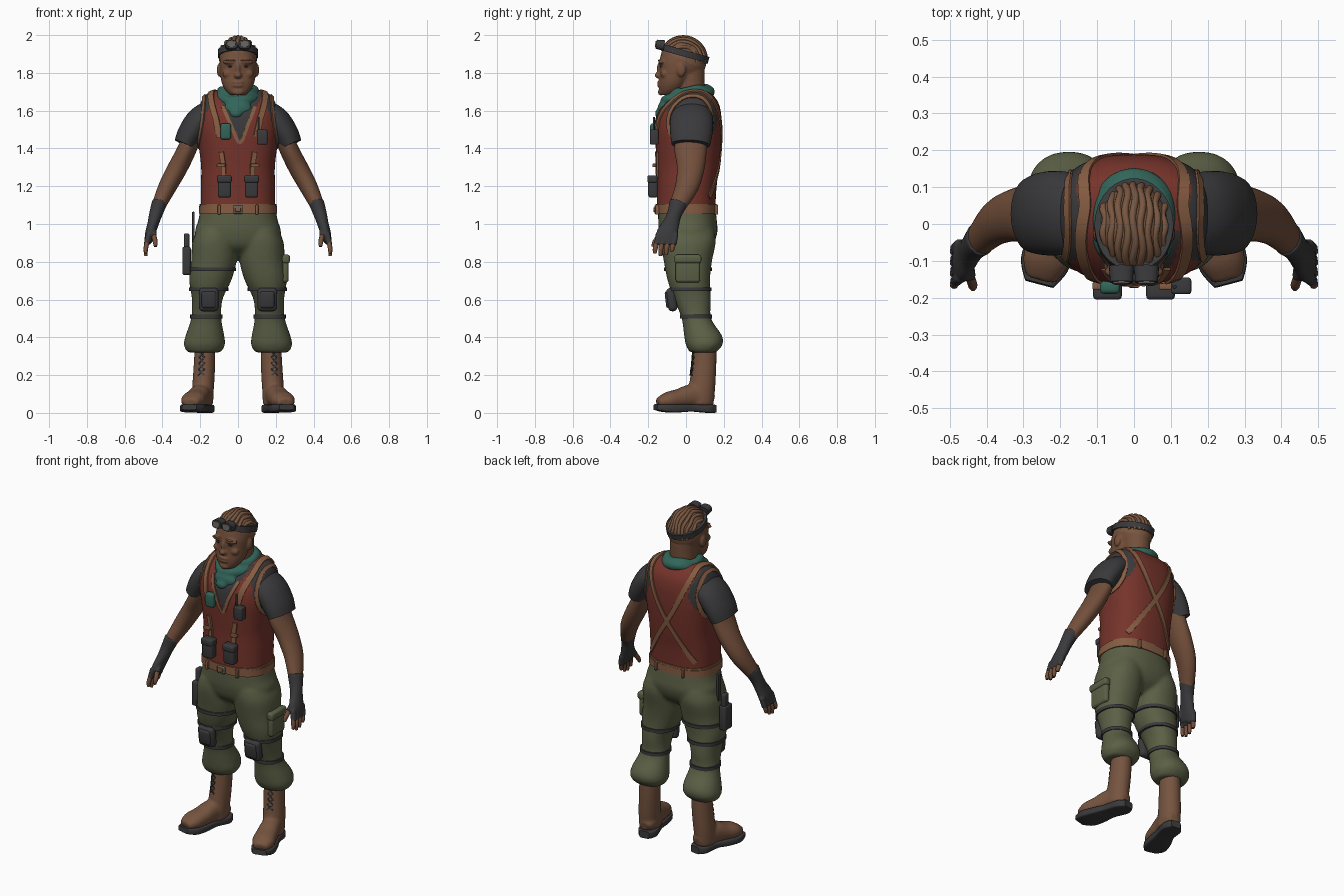
import bpy, bmesh
from math import cos, sin, tau, copysign, radians
from mathutils import Vector, Matrix
from mathutils.bvhtree import BVHTree

if "Cube" in bpy.data.objects:
    bpy.data.objects.remove(bpy.data.objects["Cube"], do_unlink=True)
AXIS_X, AXIS_Y, AXIS_Z = Vector((1, 0, 0)), Vector((0, 1, 0)), Vector((0, 0, 1))

def material(name, *colour):
    mat = bpy.data.materials.new(name)
    mat.use_nodes = True
    mat.diffuse_color = (*colour, 1)
    mat.node_tree.nodes["Principled BSDF"].inputs["Base Color"].default_value = (*colour, 1)
    return mat

RED = material("brick red cloth", .18, .034, .024)
OLIVE = material("olive cloth", .105, .117, .06)
SKIN = material("brown skin", .17, .078, .043)
HAIR = material("brown hair", .19, .095, .052)
BOOT = material("boot leather", .18, .088, .05)
LEATHER = material("tan leather", .24, .108, .055)
CHARCOAL = material("charcoal", .042, .042, .045)
TEAL = material("teal cloth", .032, .13, .1)
METAL = material("grey metal", .13, .12, .11)

# Smooth path through points of any dimension
def spline(points, steps=5, closed=False):
    points, out, count = [Vector(p) for p in points], [], len(points)
    for i in range(count if closed else count - 1):
        a, b, c, d = [points[(i + k) % count if closed else max(0, min(count - 1, i + k))] for k in (-1, 0, 1, 2)]
        for t in (s / steps for s in range(steps)):
            out.append(b + ((c - a) * t + (a * 2 - b * 5 + c * 4 - d) * t * t + (b * 3 - a - c * 3 + d) * t ** 3) * .5)
    return out if closed else out + [points[-1]]

def tangent(path, i, closed):
    after = path[(i + 1) % len(path)] if closed else path[min(i + 1, len(path) - 1)]
    before = path[i - 1] if closed or i else path[0]
    return (Vector(after[:3]) - Vector(before[:3])).normalized()

def bridge(bm, rings, closed=False):
    rings = [[bm.verts.new(co) for co in ring] for ring in rings]
    for low, high in list(zip(rings, rings[1:])) + ([(rings[-1], rings[0])] if closed else []):
        for k in range(len(low)):
            j = (k + 1) % len(low)
            bm.faces.new((low[k], low[j], high[j], high[k]))
    if not closed:
        bm.faces.new(rings[0])
        bm.faces.new(rings[-1])
    return bm

# Skin over stations (x, y, z, radius, radius); rings are level unless ref is given
def loft(bm, stations, segs=24, power=2, ref=None, closed=False, steps=5):
    path, rings = spline(stations, steps, closed), []
    for i, st in enumerate(path):
        u, v = AXIS_X, AXIS_Y
        if ref:
            t = tangent(path, i, closed)
            u = (ref - t * ref.dot(t)).normalized()
            v = t.cross(u)
        circle = [[copysign(abs(w) ** (2 / power), w) for w in (cos(tau * k / segs), sin(tau * k / segs))] for k in range(segs)]
        rings.append([Vector(st[:3]) + u * (st[3] * c) + v * (st[4] * s) for c, s in circle])
    return bridge(bm, rings, closed)

def ball(bm, loc, radii):
    frame = Matrix.Translation(loc) @ Matrix.Diagonal((*radii, 1))
    bmesh.ops.create_uvsphere(bm, u_segments=32, v_segments=20, radius=1, matrix=frame)
    return bm

def make(name, bm, *mats, voxel=0, mirror=False, rule=None):
    bmesh.ops.recalc_face_normals(bm, faces=bm.faces[:])
    for face in bm.faces:
        face.smooth = True
        face.material_index = rule(face.calc_center_median()) if rule else 0
    for edge in bm.edges:
        edge.smooth = edge.calc_face_angle(0) < radians(40)
    mesh = bpy.data.meshes.new(name)
    bm.to_mesh(mesh)
    bm.free()
    for mat in mats:
        mesh.materials.append(mat)
    obj = bpy.data.objects.new(name, mesh)
    bpy.context.collection.objects.link(obj)
    if voxel:
        remesh, soften = obj.modifiers.new("blend", 'REMESH'), obj.modifiers.new("soften", 'SMOOTH')
        remesh.mode, remesh.voxel_size, remesh.use_smooth_shade = 'VOXEL', voxel, True
        soften.factor, soften.iterations = .5, 4
    if mirror:
        obj.modifiers.new("mirror", 'MIRROR')
    return obj

def box(name, loc, size, mat, bevel=.01, mirror=False, tilt=0):
    bm = bmesh.new()
    bmesh.ops.create_cube(bm, size=1, matrix=Matrix.Translation(loc) @ Matrix.Rotation(tilt, 4, 'X') @ Matrix.Diagonal((*size, 1)))
    bmesh.ops.bevel(bm, geom=bm.edges[:], offset=bevel, segments=3, profile=.5, affect='EDGES')
    make(name, bm, mat, mirror=mirror)

def surface(obj):
    bpy.context.view_layer.update()
    return BVHTree.FromObject(obj, bpy.context.evaluated_depsgraph_get())

def hug(tree, points, closed=False):
    return [tree.find_nearest(p)[:2] for p in spline(points, 8, closed)]

def around(tree, centre, reach, tilt=0):
    rays = [Vector((cos(tau * k / 48), sin(tau * k / 48), tilt * sin(tau * k / 48))) for k in range(48)]
    hits = [(tree.ray_cast(Vector(centre) + d * reach, -d)[0], d.normalized()) for d in rays]
    return [(co, out) for co, out in hits if co]

def ribbon(name, samples, width, mat, thick=.006, closed=False, mirror=False):
    path, rings = [co for co, _ in samples], []
    for i, (co, out) in enumerate(samples):
        side, lift = tangent(path, i, closed).cross(out).normalized() * width / 2, out * thick
        rings.append([co + side - lift, co + side + lift, co - side + lift, co - side - lift])
    make(name, bridge(bmesh.new(), rings, closed), mat, mirror=mirror)

# Vest, with dark shirt showing at the armholes and the V neck
def vest_rule(c):
    armhole = abs(c.x) > .12 and ((c.y - .03) / .135) ** 2 + ((c.z - 1.555) / .145) ** 2 < 1
    return int(armhole or (c.y < -.02 and c.z > 1.43 + abs(c.x - .01) * 2.2))

torso = [(0, 0, 1.085, .197, .155), (0, .004, 1.2, .196, .158), (0, .01, 1.3, .195, .165), (0, .012, 1.4, .206, .172), (0, .013, 1.5, .218, .176),
         (0, .018, 1.58, .212, .168), (0, .03, 1.64, .198, .142), (0, .04, 1.685, .17, .1), (0, .045, 1.71, .11, .06)]
vest = surface(make("vest", loft(bmesh.new(), torso, 80, 2.5, steps=8), RED, CHARCOAL, rule=vest_rule))
hole = [(.205, .03 + .135 * cos(tau * k / 12), 1.555 + .145 * sin(tau * k / 12)) for k in range(12)]
ribbon("armhole_trim", hug(vest, hole, True), .022, LEATHER, closed=True, mirror=True)
ribbon("neck_trim", hug(vest, [(-.08, -.12, 1.62), (-.04, -.17, 1.53), (.01, -.18, 1.43), (.055, -.17, 1.53), (.09, -.12, 1.62)]), .018, LEATHER)
ribbon("hem_trim", around(vest, (0, 0, 1.1), .4), .014, LEATHER, closed=True)

# Harness straps, pouches and radio
ribbon("back_strap", hug(vest, [(.14, .15, 1.67), (.08, .2, 1.52), (0, .2, 1.38), (-.09, .2, 1.25), (-.17, .15, 1.14)]), .028, LEATHER, mirror=True)
over_shoulder = [(.14, .15, 1.67), (.145, .05, 1.74), (.15, -.08, 1.67), (.13, -.17, 1.57), (.105, -.18, 1.46)]
ribbon("shoulder_strap", hug(vest, over_shoulder), .032, LEATHER, .007, mirror=True)
ribbon("pouch_strap", hug(vest, [(.095, -.18, 1.38), (.085, -.18, 1.31), (.08, -.18, 1.24)]), .026, LEATHER, .01, mirror=True)
box("strap_clip", (.09, -.168, 1.31), (.045, .02, .018), LEATHER, .004, True)
box("pouch", (.072, -.175, 1.195), (.07, .05, .11), CHARCOAL, .012, True)
box("pouch_flap", (.072, -.178, 1.238), (.078, .054, .04), CHARCOAL, .01, True)
box("radio", (.128, -.168, 1.46), (.055, .045, .08), CHARCOAL, .008)
box("antenna", (.11, -.17, 1.53), (.01, .01, .075), CHARCOAL, .003)
box("scarf_tip", (-.065, -.172, 1.49), (.055, .035, .085), TEAL, .012)

# Trousers
leg = [(.18, .09, .32, .088, .07), (.178, .096, .36, .109, .097), (.175, .09, .41, .102, .1), (.168, .055, .5, .08, .078), (.163, .035, .6, .081, .097),
       (.147, .015, .7, .111, .112), (.128, .01, .8, .12, .127), (.122, .012, .9, .12, .145), (.11, .01, .97, .105, .14)]
hips = [(0, .01, .83, .06, .06), (0, .01, .88, .19, .125), (0, .012, .95, .228, .153), (0, .008, 1.02, .21, .155), (0, .004, 1.08, .2, .152)]
bm = loft(bmesh.new(), hips, 40, 2.3)
for side in (-1, 1):
    loft(bm, [(side * x, *rest) for x, *rest in leg], 32, 2.2)
trousers = surface(make("trousers", bm, OLIVE, voxel=.011))

# Leg bands, knee pads, holster and thigh pocket
for name, x, y, z in (("left_knee", .16, .025, .655), ("right_knee", -.16, .025, .655), ("left_shin", .168, .055, .51),
                      ("right_shin", -.168, .055, .51), ("right_thigh", -.137, .01, .76)):
    ribbon(name + "_band", around(trousers, (x, y, z), .136), .02, CHARCOAL, .007, closed=True)
box("knee_pad", (.155, -.075, .6), (.105, .05, .125), CHARCOAL, .022, True, .12)
box("knee_pad_face", (.155, -.094, .6), (.075, .03, .09), CHARCOAL, .012, True, .12)
box("holster", (-.272, .005, .805), (.045, .075, .15), CHARCOAL, .012)
box("holster_grip", (-.272, .015, .905), (.03, .045, .09), CHARCOAL, .01)
box("holster_hanger", (-.236, .02, .98), (.014, .03, .17), CHARCOAL, .004)
box("thigh_pocket", (.25, .01, .76), (.035, .13, .14), OLIVE, .015)
box("pocket_flap", (.254, .01, .815), (.042, .142, .045), OLIVE, .012)

# Belt
make("belt", loft(bmesh.new(), [(0, .003, 1.055, .207, .16), (0, .003, 1.096, .206, .16)], 64, 2.5, steps=1), LEATHER)
box("belt_buckle", (0, -.158, 1.076), (.05, .02, .044), METAL, .005)
box("buckle_plate", (0, -.166, 1.076), (.03, .014, .024), LEATHER, .004)
box("belt_loop", (.1, -.152, 1.076), (.016, .022, .052), LEATHER, .004, True)
box("back_belt_loop", (.09, .159, 1.076), (.016, .022, .052), LEATHER, .004, True)

# Boots, soles and laces
shaft = [(.175, .1, .36, .054, .062), (.178, .095, .25, .057, .066), (.184, .086, .15, .058, .07), (.188, .075, .08, .057, .075), (.188, .07, .04, .055, .075)]
foot = [(.174, .145, .065, .025, .03), (.18, .1, .08, .045, .053), (.2, .03, .09, .06, .056), (.22, -.04, .076, .05, .061), (.24, -.1, .066, .043, .063), (.254, -.15, .055, .022, .042)]
sole = [(.171, .158, .022, .021, .03), (.178, .115, .022, .022, .055), (.2, .03, .026, .019, .053), (.222, -.04, .024, .021, .064), (.243, -.11, .025, .021, .066), (.257, -.162, .031, .015, .04)]
boots = surface(make("boot", loft(loft(bmesh.new(), shaft), foot, power=2.3, ref=AXIS_Z), BOOT, voxel=.009, mirror=True))
make("boot_sole", loft(bmesh.new(), sole, power=6, ref=AXIS_Z), CHARCOAL, mirror=True)
for z in (.2, .232, .264, .296):
    for lean in (-.022, .022):
        ribbon("lace", hug(boots, [(.2 - lean, .02, z), (.2, .015, z + .016), (.2 + lean, .02, z + .032)]), .007, CHARCOAL, .005, mirror=True)

# Sleeves, arms, gloves and fingers
sleeve = [(.13, .03, 1.6, .1, .065), (.2, .03, 1.55, .114, .072), (.25, .028, 1.48, .112, .069), (.279, .025, 1.42, .102, .061)]
arm = [(.23, .028, 1.5, .085, .05), (.268, .024, 1.4, .086, .05), (.318, .025, 1.3, .073, .052), (.372, .005, 1.2, .062, .048), (.418, -.042, 1.1, .045, .037), (.438, -.065, 1.04, .035, .03)]
palm = [(.415, -.038, 1.115, .05, .041), (.436, -.062, 1.05, .039, .035), (.45, -.08, 1, .045, .03), (.465, -.1, .95, .056, .027), (.476, -.112, .905, .05, .02)]
make("sleeve", loft(bmesh.new(), sleeve, 32, ref=AXIS_Y), CHARCOAL, mirror=True)
make("arm", loft(bmesh.new(), arm, 32, ref=AXIS_Y), SKIN, mirror=True)
glove, fingers = loft(bmesh.new(), palm, ref=AXIS_Y), bmesh.new()
for y, reach in ((-.155, .08), (-.125, .095), (-.095, .09), (-.065, .07)):
    loft(glove, [(.472, y + .01, .95, .016, .016), (.484, y, .89, .016, .016)], 12, ref=AXIS_X)
    loft(fingers, [(.48, y + .002, .91, .012, .013), (.488, y - .008, .87, .012, .013), (.488, y - .01, .925 - reach, .008, .009)], 12, ref=AXIS_X)
loft(glove, [(.455, -.1, .99, .02, .02), (.445, -.145, .935, .017, .017)], 12, ref=AXIS_X)
loft(fingers, [(.446, -.14, .94, .013, .013), (.438, -.165, .905, .013, .013), (.437, -.175, .88, .008, .008)], 12, ref=AXIS_X)
make("glove", glove, CHARCOAL, voxel=.006, mirror=True)
make("fingers", fingers, SKIN, mirror=True)

# Head: face, neck, skull, nose, chin, lips, brows, cheeks, ears
face = [(0, -.095, 1.683, .042, .042), (0, -.08, 1.71, .068, .062), (0, -.066, 1.75, .087, .077), (0, -.048, 1.8, .095, .092), (0, -.038, 1.86, .097, .103), (0, -.028, 1.92, .085, .098)]
bm = loft(bmesh.new(), face, 32, 2.2)
loft(bm, [(0, .03, 1.58, .08, .08), (0, .025, 1.7, .074, .075), (0, .02, 1.82, .075, .08)])
for loc, radii in (((0, -.015, 1.868), (.098, .122, .122)), ((0, -.145, 1.787), (.021, .022, .016)), ((0, -.14, 1.82), (.012, .016, .036)),
                   ((0, -.133, 1.698), (.03, .016, .018)), ((0, -.139, 1.733), (.033, .014, .009)), ((0, -.139, 1.75), (.033, .014, .009))):
    ball(bm, loc, radii)
for side in (-1, 1):
    ball(bm, (side * .04, -.13, 1.858), (.042, .018, .013))
    ball(bm, (side * .055, -.115, 1.795), (.028, .02, .022))
    ball(bm, (side * .099, -.025, 1.815), (.013, .025, .036))
head = surface(make("head", bm, SKIN, voxel=.006))
make("eye", ball(bmesh.new(), (.039, -.132, 1.834), (.014, .007, .005)), CHARCOAL, mirror=True)
make("eyebrow", ball(bmesh.new(), (.039, -.141, 1.866), (.026, .007, .005)), HAIR, mirror=True)

# Braided hair over a trimmed cap
bm = ball(bmesh.new(), (0, -.015, 1.868), (.1, .124, .124))
bmesh.ops.bisect_plane(bm, geom=bm.verts[:] + bm.edges[:] + bm.faces[:], plane_co=(0, -.015, 1.865), plane_no=(0, -.42, -1), clear_outer=True)
for x in (i * .02 for i in range(-4, 5)):
    radius = .122 * (1 - (x / .098) ** 2) ** .5
    arc = [radians(38 + 12.5 * k) for k in range(13)]
    loft(bm, [(x + .004 * sin(a * 6 + x * 50), -.015 - radius * cos(a), 1.868 + radius * sin(a), .01, .01) for a in arc], 10, ref=AXIS_X, steps=3)
make("braided_hair", bm, HAIR)

# Goggles
ribbon("goggle_strap", around(head, (0, -.015, 1.905), .4, -.28), .034, CHARCOAL, .014, closed=True)
frame, lens = [(.034, -.115, 1.945, .034, .028), (.034, -.158, 1.952, .031, .024)], [(.034, -.15, 1.951, .024, .018), (.034, -.163, 1.953, .022, .016)]
make("goggle_frame", loft(bmesh.new(), frame, power=2.6, ref=AXIS_X), CHARCOAL, mirror=True)
make("goggle_lens", loft(bmesh.new(), lens, power=2.6, ref=AXIS_X), METAL, mirror=True)
box("goggle_bridge", (0, -.145, 1.952), (.03, .02, .014), CHARCOAL, .004)

# Scarf: overlapping wraps and a front drape
bm = ball(ball(bmesh.new(), (0, -.115, 1.61), (.075, .035, .045)), (-.01, -.142, 1.585), (.035, .022, .026))
for y, z, rx, ry, tilt, thick in ((.02, 1.705, .088, .09, .12, .024), (.008, 1.675, .094, .115, .22, .03), (-.01, 1.645, .085, .108, .5, .028)):
    turns = [tau * k / 12 for k in range(12)]
    loft(bm, [(rx * cos(a), y + ry * sin(a), z + ry * tilt * sin(a) + .005 * sin(a * 4), thick, thick) for a in turns], 16, ref=AXIS_Z, closed=True)
make("scarf", bm, TEAL, voxel=.008)
